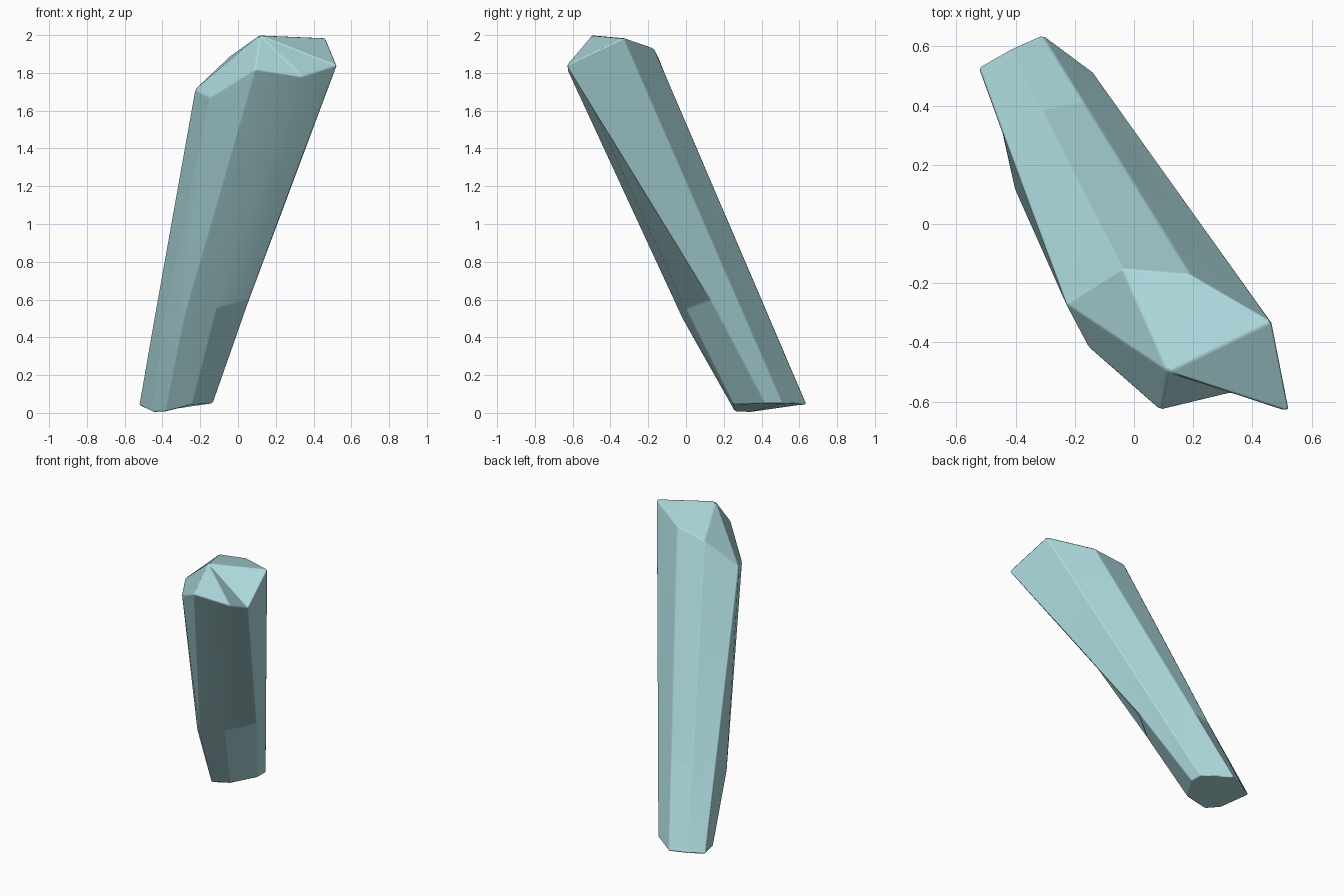
import bpy, bmesh
from mathutils import Vector

if "Cube" in bpy.data.objects:
    bpy.data.objects.remove(bpy.data.objects["Cube"])

# Crystal edges, each as (top corner, foot corner, bend point or None)
edges = [
    ((-0.23, -0.27, 1.71), (-0.525, 0.53, 0.04), None),
    ((-0.04, -0.15, 1.89), (-0.42, 0.59, 0.04), None),
    ((0.19, -0.17, 1.93), (-0.31, 0.64, 0.045), None),
    ((0.465, -0.33, 1.985), (-0.135, 0.51, 0.05), None),
    ((0.525, -0.635, 1.84), (-0.135, 0.42, 0.05), (0.06, 0.13, 0.60)),
    ((0.34, -0.57, 1.78), (-0.24, 0.25, 0.045), (-0.11, 0.0, 0.55)),
    ((0.09, -0.63, 1.82), (-0.39, 0.26, 0.005), (-0.29, -0.02, 0.50)),
    ((-0.15, -0.42, 1.67), (-0.45, 0.34, 0.0), (-0.40, 0.11, 0.44)),
]

bm = bmesh.new()
top, mid, foot = [], [], []
for t, f, m in edges:
    t, f = Vector(t), Vector(f)
    top.append(bm.verts.new(t))
    foot.append(bm.verts.new(f))
    mid.append(bm.verts.new(Vector(m) if m else f.lerp(t, 0.28)))

# Long sides and faceted tip
tip = bm.verts.new((0.115, -0.50, 2.0))
n = len(edges)
for i in range(n):
    j = (i + 1) % n
    bm.faces.new((foot[i], foot[j], mid[j], mid[i]))
    bm.faces.new((mid[i], mid[j], top[j], top[i]))
    bm.faces.new((top[i], top[j], tip))

# Foot cap
bm.faces.new(foot)
bmesh.ops.recalc_face_normals(bm, faces=bm.faces)

mesh = bpy.data.meshes.new("crystal_shard")
bm.to_mesh(mesh)
bm.free()
crystal = bpy.data.objects.new("crystal_shard", mesh)
bpy.context.collection.objects.link(crystal)

# Pale blue-green stone
mat = bpy.data.materials.new("pale_crystal")
mat.diffuse_color = (0.42, 0.70, 0.73, 1)
mat.use_nodes = True
mat.node_tree.nodes["Principled BSDF"].inputs["Base Color"].default_value = mat.diffuse_color
mesh.materials.append(mat)

# Slightly softened ridges
bpy.context.view_layer.objects.active = crystal
crystal.select_set(True)
bpy.ops.object.shade_smooth()
bevel = crystal.modifiers.new("soft_ridges", 'BEVEL')
bevel.width = 0.008
bevel.segments = 1
bevel.limit_method = 'ANGLE'
bevel.angle_limit = 0.2
bevel.harden_normals = True
